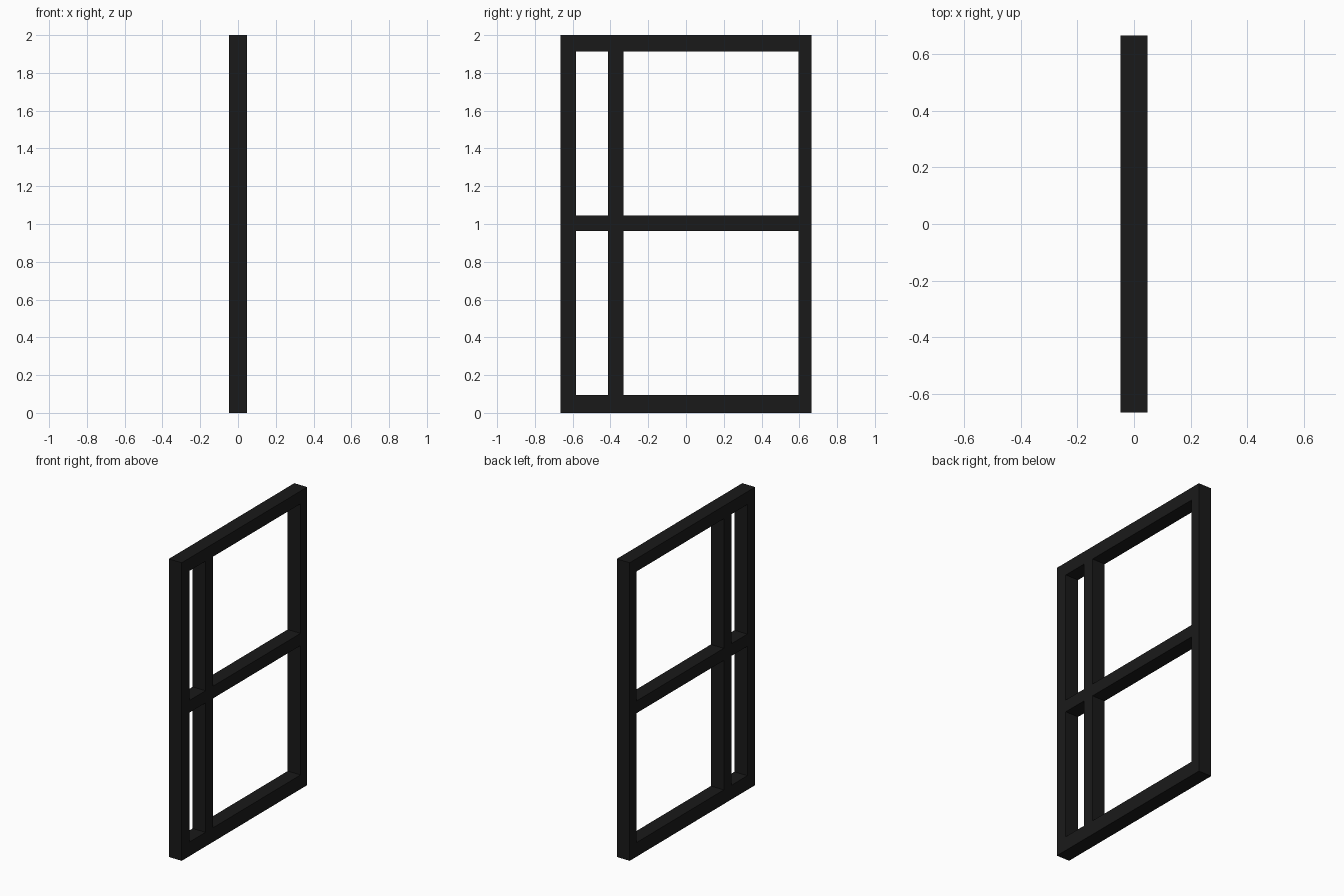
import bpy, bmesh
from mathutils import Matrix, Vector

if "Cube" in bpy.data.objects:
    bpy.data.objects.remove(bpy.data.objects["Cube"])

black = bpy.data.materials.new("black_paint")
black.diffuse_color = (0.01, 0.01, 0.01, 1)
black.use_nodes = True
black.node_tree.nodes["Principled BSDF"].inputs["Base Color"].default_value = black.diffuse_color

HALF_DEPTH = 0.048


def bar(name, y0, y1, z0, z1):
    """Rectangular bar of full frame depth."""
    bm = bmesh.new()
    size = Vector((2 * HALF_DEPTH, y1 - y0, z1 - z0))
    centre = Vector((0, (y0 + y1) / 2, (z0 + z1) / 2))
    bmesh.ops.create_cube(bm, size=1, matrix=Matrix.LocRotScale(centre, None, size))
    mesh = bpy.data.meshes.new(name)
    bm.to_mesh(mesh)
    bm.free()
    mesh.materials.append(black)
    bpy.context.collection.objects.link(bpy.data.objects.new(name, mesh))


Y0, Y1 = -0.665, 0.665           # outer edges
IN0, IN1 = -0.582, 0.595         # inner edges of the side posts
M0, M1 = -0.413, -0.332          # mullion edges
BOTTOM, TOP = 0.095, 1.914       # inner edges of the rails
R0, R1 = 0.963, 1.045            # middle rail edges

# Outer frame
bar("left_post", Y0, IN0, 0, 2)
bar("right_post", IN1, Y1, 0, 2)
bar("bottom_rail", IN0, IN1, 0, BOTTOM)
bar("top_rail", IN0, IN1, TOP, 2)

# Inner dividers
bar("middle_rail", IN0, IN1, R0, R1)
bar("lower_mullion", M0, M1, BOTTOM, R0)
bar("upper_mullion", M0, M1, R1, TOP)
